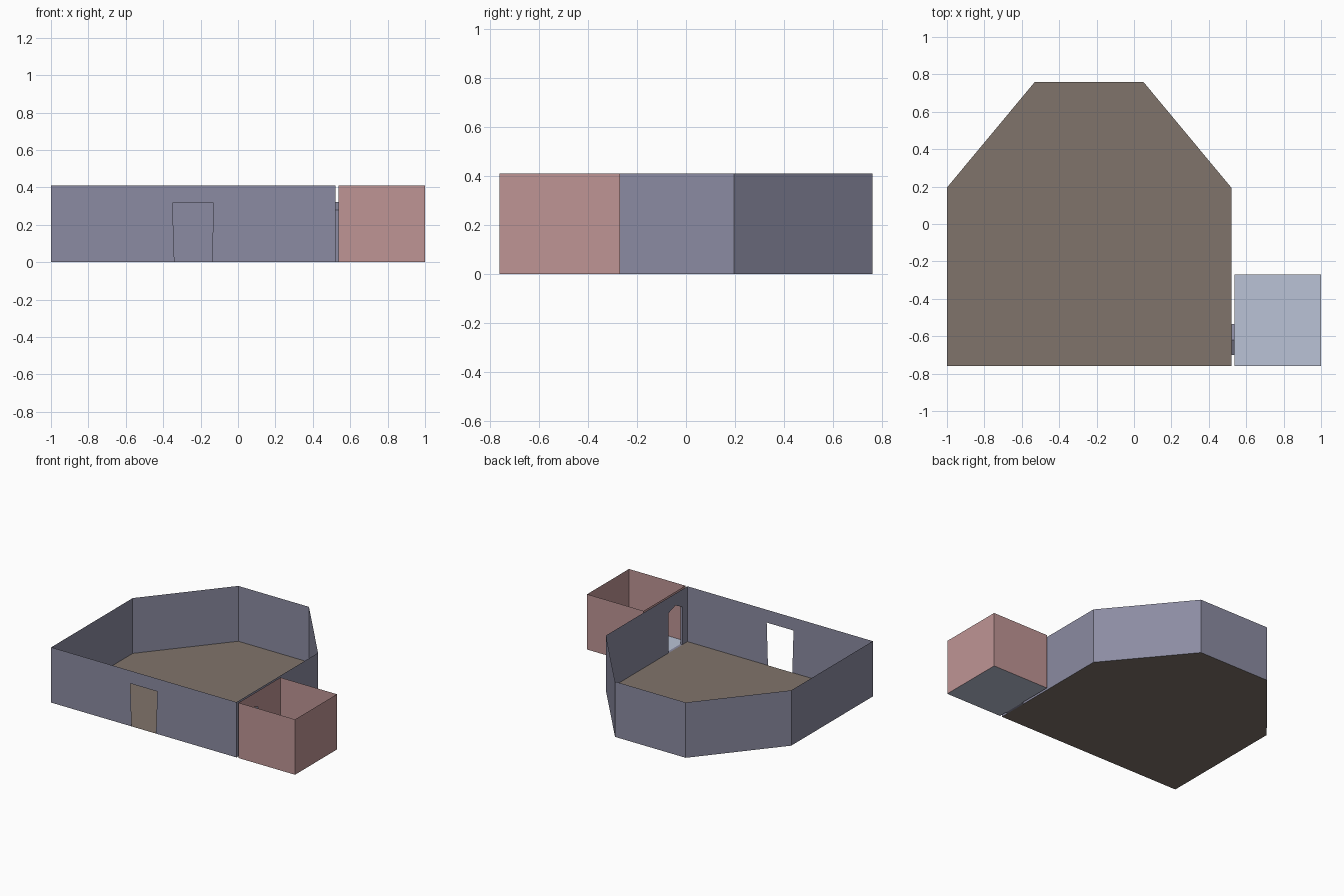
import bpy
from mathutils import Vector

if "Cube" in bpy.data.objects:
    bpy.data.objects.remove(bpy.data.objects["Cube"])

H = 0.41  # wall height


def material(name, rgb):
    m = bpy.data.materials.new(name)
    m.diffuse_color = (*rgb, 1)
    m.use_nodes = True
    m.node_tree.nodes["Principled BSDF"].inputs["Base Color"].default_value = m.diffuse_color
    return m


WALL = material("blue_grey", (0.26, 0.26, 0.36))
FLOOR = material("brown", (0.216, 0.175, 0.147))
PINK = material("dusty_pink", (0.52, 0.30, 0.30))
PALE = material("pale_blue", (0.49, 0.54, 0.67))


def add_faces(name, polygons, mat):
    """Each polygon is a list of points; builds one single-sided sheet object."""
    verts, faces = [], []
    for poly in polygons:
        faces.append(range(len(verts), len(verts) + len(poly)))
        verts += [tuple(p) for p in poly]
    mesh = bpy.data.meshes.new(name)
    mesh.from_pydata(verts, [], [list(f) for f in faces])
    mesh.materials.append(mat)
    ob = bpy.data.objects.new(name, mesh)
    bpy.context.collection.objects.link(ob)
    return ob


def wall(a, b, door=()):
    """Upright sheet from a to b; door lists (distance along wall, z)."""
    a, b = Vector((*a, 0)), Vector((*b, 0))
    d = (b - a).normalized()
    up = Vector((0, 0, H))
    notch = [a + d * s + Vector((0, 0, z)) for s, z in door]
    return [a, *notch, b, b + up, a + up]


def room(name, outline, doors, wall_mat, floor_mat):
    n = len(outline)
    sides = [wall(outline[i], outline[(i + 1) % n], doors.get(i, ())) for i in range(n)]
    add_faces(name + "_walls", sides, wall_mat)
    add_faces(name + "_floor", [[(x, y, 0) for x, y in outline]], floor_mat)


# Pointed doorway between the rooms, as (y, z)
arch = [(-0.70, 0), (-0.70, 0.28), (-0.62, 0.322), (-0.535, 0.295), (-0.535, 0)]

# Main room with clipped back corners and an open front doorway
front_door = [(0.66, 0), (0.65, 0.315), (0.87, 0.315), (0.86, 0)]
main = [(-1, -0.76), (0.52, -0.76), (0.52, 0.195), (0.05, 0.76), (-0.53, 0.76), (-1, 0.195)]
room("main_room", main, {0: front_door, 1: [(y + 0.76, z) for y, z in arch]}, WALL, FLOOR)

# Small side room
X = 0.537
side = [(X, -0.76), (1, -0.76), (1, -0.27), (X, -0.27)]
room("side_room", side, {3: [(-0.27 - y, z) for y, z in reversed(arch)]}, PINK, PALE)

# Short passage lining joining the two doorways
lining = [[(0.52, *p), (0.52, *q), (X, *q), (X, *p)]
          for p, q in zip(arch, arch[1:] + arch[:1])]
add_faces("doorway_lining", lining, WALL)
